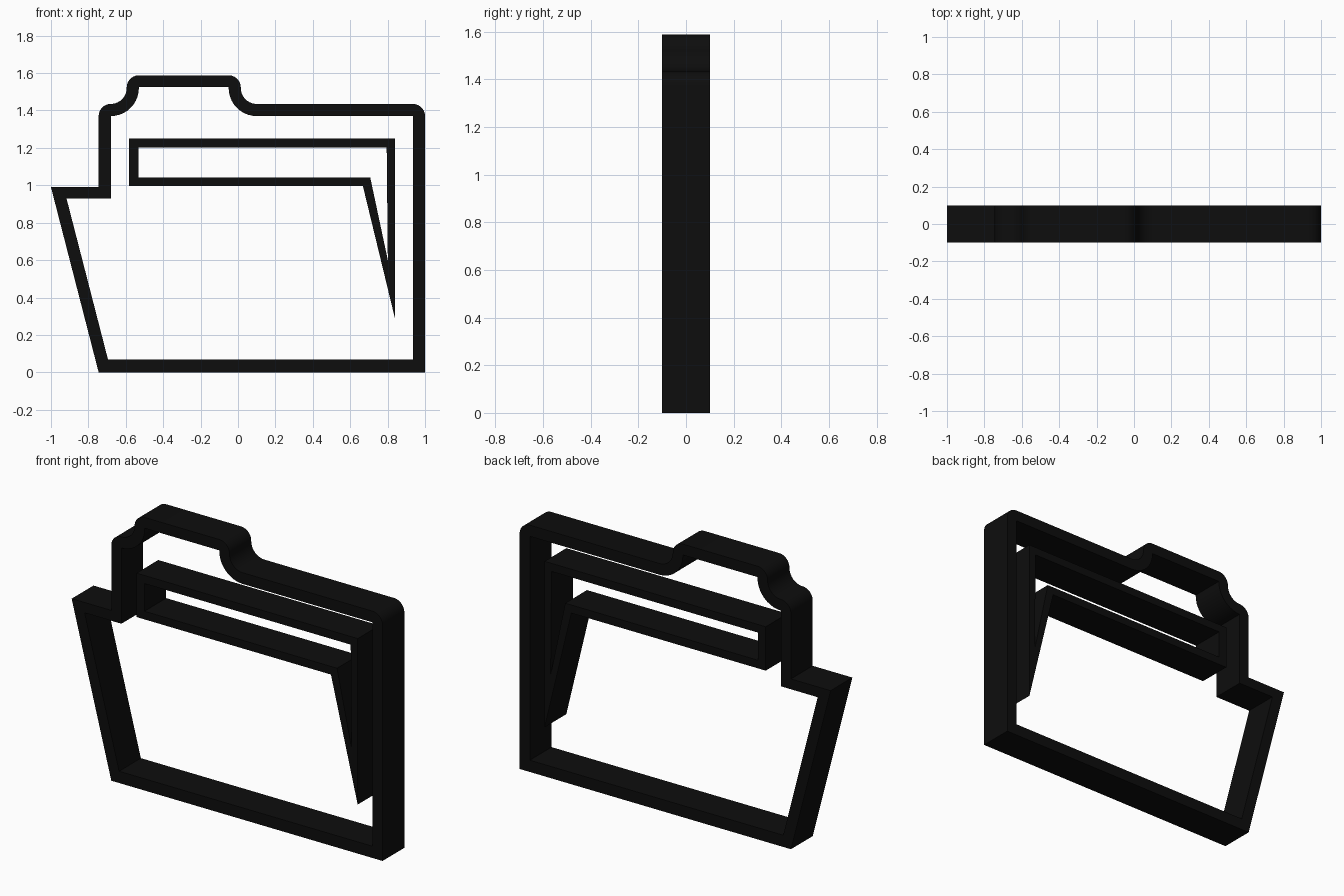
import bpy
import bmesh
from math import radians, sin, cos

cube = bpy.data.objects.get("Cube")
if cube:
    bpy.data.objects.remove(cube, do_unlink=True)

HALF_DEPTH = 0.1

black = bpy.data.materials.new("black")
black.use_nodes = True
colour = (0.004, 0.004, 0.004, 1)
black.diffuse_color = colour
black.node_tree.nodes["Principled BSDF"].inputs["Base Color"].default_value = colour


def arc(cx, cz, r, start, end, steps=10):
    """Points on a circular arc, angles in degrees."""
    angles = [radians(start + (end - start) * i / steps) for i in range(steps + 1)]
    return [(cx + r * cos(a), cz + r * sin(a)) for a in angles]


def extruded_outline(name, loops):
    """Fill nested loops in the xz plane and extrude them along y."""
    curve = bpy.data.curves.new(name + "_profile", "CURVE")
    curve.dimensions = "2D"
    curve.fill_mode = "BOTH"
    curve.extrude = HALF_DEPTH
    for points in loops:
        spline = curve.splines.new("POLY")
        spline.points.add(len(points) - 1)
        for p, (x, z) in zip(spline.points, points):
            p.co = (x, z, 0, 1)
        spline.use_cyclic_u = True
    helper = bpy.data.objects.new(name + "_helper", curve)
    bpy.context.collection.objects.link(helper)
    graph = bpy.context.evaluated_depsgraph_get()
    mesh = bpy.data.meshes.new_from_object(helper.evaluated_get(graph))
    bpy.data.objects.remove(helper, do_unlink=True)

    # Weld caps to walls and stand the shape upright
    bm = bmesh.new()
    bm.from_mesh(mesh)
    bmesh.ops.remove_doubles(bm, verts=bm.verts, dist=0.0001)
    for v in bm.verts:
        v.co = (v.co.x, -v.co.z, v.co.y)
    bmesh.ops.recalc_face_normals(bm, faces=bm.faces)
    bm.to_mesh(mesh)
    bm.free()

    mesh.name = name
    mesh.materials.clear()
    mesh.materials.append(black)
    obj = bpy.data.objects.new(name, mesh)
    bpy.context.collection.objects.link(obj)
    bpy.ops.object.select_all(action="DESELECT")
    obj.select_set(True)
    bpy.context.view_layer.objects.active = obj
    bpy.ops.object.shade_smooth_by_angle(angle=radians(30))
    return obj


# Folder border: slanted front flap on one side, rounded tab on top
border_outer = (
    [(-1, 0.99), (-0.745, 0), (1, 0)]
    + arc(0.935, 1.37, 0.065, 0, 90)
    + arc(0.1, 1.52, 0.085, 270, 180)
    + arc(-0.05, 1.523, 0.065, 0, 90)
    + arc(-0.53, 1.523, 0.065, 90, 180)
    + arc(-0.68, 1.52, 0.085, 0, -90)
    + arc(-0.68, 1.37, 0.065, 90, 180)
    + [(-0.745, 0.99)]
)
border_inner = (
    [(-0.917, 0.93), (-0.695, 0.068), (0.935, 0.068), (0.935, 1.37)]
    + arc(0.1, 1.52, 0.15, 270, 180)
    + [(-0.05, 1.525), (-0.53, 1.525)]
    + arc(-0.68, 1.52, 0.15, 0, -90)
    + [(-0.68, 0.93)]
)
extruded_outline("folder_border", [border_outer, border_inner])

# Paper edge: a bar with a pointed tail down one side
paper_outer = [(-0.583, 1.25), (-0.583, 0.995), (0.668, 0.995), (0.84, 0.285), (0.84, 1.25)]
paper_inner = [(-0.532, 1.203), (-0.532, 1.042), (0.707, 1.042), (0.801, 0.6), (0.795, 1.203)]
extruded_outline("paper_edge", [paper_outer, paper_inner])
